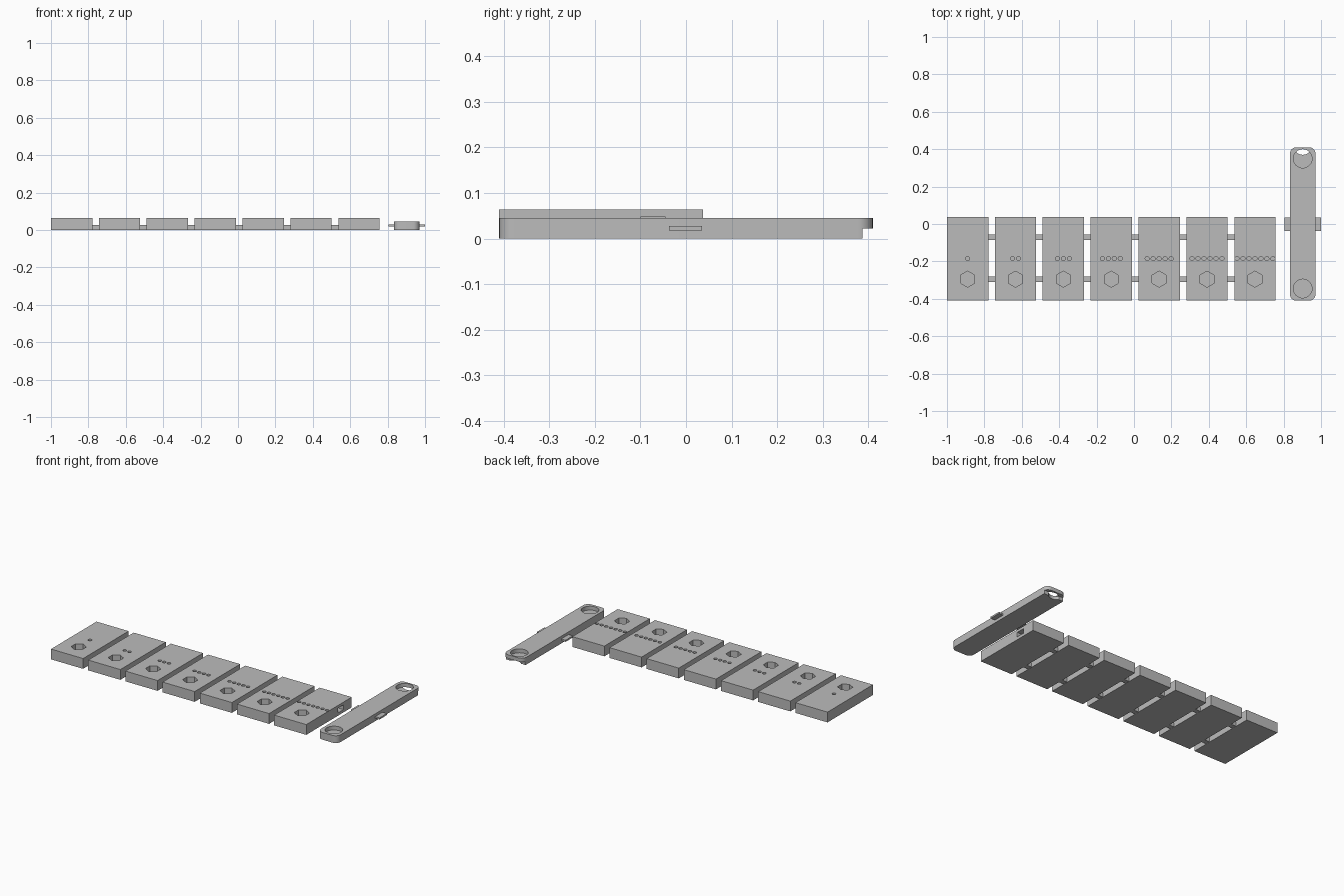
import bpy, bmesh, math
from mathutils import Matrix, Vector

cube = bpy.data.objects.get("Cube")
if cube:
    bpy.data.objects.remove(cube, do_unlink=True)

grey = bpy.data.materials.new("light grey plastic")
grey.use_nodes = True
grey.diffuse_color = (0.5, 0.5, 0.5, 1)
grey.node_tree.nodes["Principled BSDF"].inputs["Base Color"].default_value = (0.5, 0.5, 0.5, 1)


def add_box(bm, lo, hi):
    lo, hi = Vector(lo), Vector(hi)
    mat = Matrix.Translation((lo + hi) / 2) @ Matrix.Diagonal((*(hi - lo), 1))
    return bmesh.ops.create_cube(bm, size=1, matrix=mat)["verts"]


def add_prism(bm, x, y, z0, z1, radius, sides, turn=0.0):
    mat = Matrix.Translation((x, y, (z0 + z1) / 2)) @ Matrix.Rotation(turn, 4, "Z")
    bmesh.ops.create_cone(bm, cap_ends=True, segments=sides, radius1=radius,
                          radius2=radius, depth=z1 - z0, matrix=mat)


def make(name, bm):
    mesh = bpy.data.meshes.new(name)
    bm.to_mesh(mesh)
    bm.free()
    mesh.materials.append(grey)
    obj = bpy.data.objects.new(name, mesh)
    bpy.context.collection.objects.link(obj)
    return obj


def cut(obj, cutter_bm):
    """Subtract the cutter and bake the result into the mesh."""
    cutter = make("cutter", cutter_bm)
    cutter.hide_render = True
    mod = obj.modifiers.new("cut", "BOOLEAN")
    mod.operation, mod.solver, mod.object = "DIFFERENCE", "EXACT", cutter
    bpy.context.view_layer.update()
    graph = bpy.context.evaluated_depsgraph_get()
    baked = bpy.data.meshes.new_from_object(obj.evaluated_get(graph))
    obj.modifiers.clear()
    obj.data = baked
    bpy.data.objects.remove(cutter, do_unlink=True)


def smooth(obj):
    bpy.ops.object.select_all(action="DESELECT")
    obj.select_set(True)
    bpy.context.view_layer.objects.active = obj
    bpy.ops.object.shade_smooth_by_angle(angle=math.radians(35))


COUNT, WIDTH, PITCH = 7, 0.221, 0.256
FRONT, BACK, TOP = -0.41, 0.037, 0.064

# Row of blocks, each with a hexagonal socket and a growing row of dots
for i in range(COUNT):
    x0 = -1 + i * PITCH
    mid = x0 + WIDTH / 2
    bm = bmesh.new()
    add_box(bm, (x0, FRONT, 0), (x0 + WIDTH, BACK, TOP))
    block = make(f"day_block_{i + 1}", bm)

    holes = bmesh.new()
    add_prism(holes, mid, -0.295, 0.025, 0.1, 0.043, 6, math.pi / 6 * 0)
    for k in range(i + 1):
        add_prism(holes, mid + (k - i / 2) * 0.032, -0.185, 0.044, 0.1, 0.011, 16)
    if i == COUNT - 1:
        # Side slot that receives the tab of the bar
        add_box(holes, (x0 + WIDTH - 0.04, -0.1, 0.018), (x0 + WIDTH + 0.1, -0.045, 0.047))
    cut(block, holes)
    smooth(block)

    # Pair of connecting strips to the next block
    if i < COUNT - 1:
        for side, y in (("back", -0.07), ("front", -0.295)):
            bm = bmesh.new()
            add_box(bm, (x0 + WIDTH, y - 0.015, 0.001), (x0 + PITCH, y + 0.015, 0.026))
            make(f"{side}_connector_{i + 1}", bm)

# Separate bar with rounded corners
BAR_X, HALF, BAR_TOP, MIDZ = 0.902, 0.068, 0.045, 0.022
bm = bmesh.new()
add_box(bm, (BAR_X - HALF, -0.41, 0), (BAR_X + HALF, 0.41, BAR_TOP))
upright = [e for e in bm.edges if abs(e.verts[0].co.z - e.verts[1].co.z) > 0.01]
bmesh.ops.bevel(bm, geom=upright, offset=0.033, segments=8, profile=0.5, affect="EDGES")
bar = make("clasp_bar", bm)

# Round recesses in the top at both ends
holes = bmesh.new()
for y in (-0.345, 0.35):
    add_prism(holes, BAR_X, y, MIDZ - 0.001, 0.1, 0.05, 40)
cut(bar, holes)

# Undercut at the back end: a step and a round bite that opens into the recess
step = bmesh.new()
add_box(step, (BAR_X - 0.1, 0.387, -0.1), (BAR_X + 0.1, 0.5, MIDZ))
cut(bar, step)
bite = bmesh.new()
add_prism(bite, BAR_X, 0.42, -0.1, MIDZ, 0.05, 40)
cut(bar, bite)
smooth(bar)

# Thin tabs on both sides of the bar
for side, sign in (("left", 1), ("right", -1)):
    xs = sorted((BAR_X + sign * HALF, BAR_X + sign * 0.098))
    bm = bmesh.new()
    add_box(bm, (xs[0], -0.037, 0.018), (xs[1], 0.035, 0.028))
    make(f"{side}_tab", bm)
